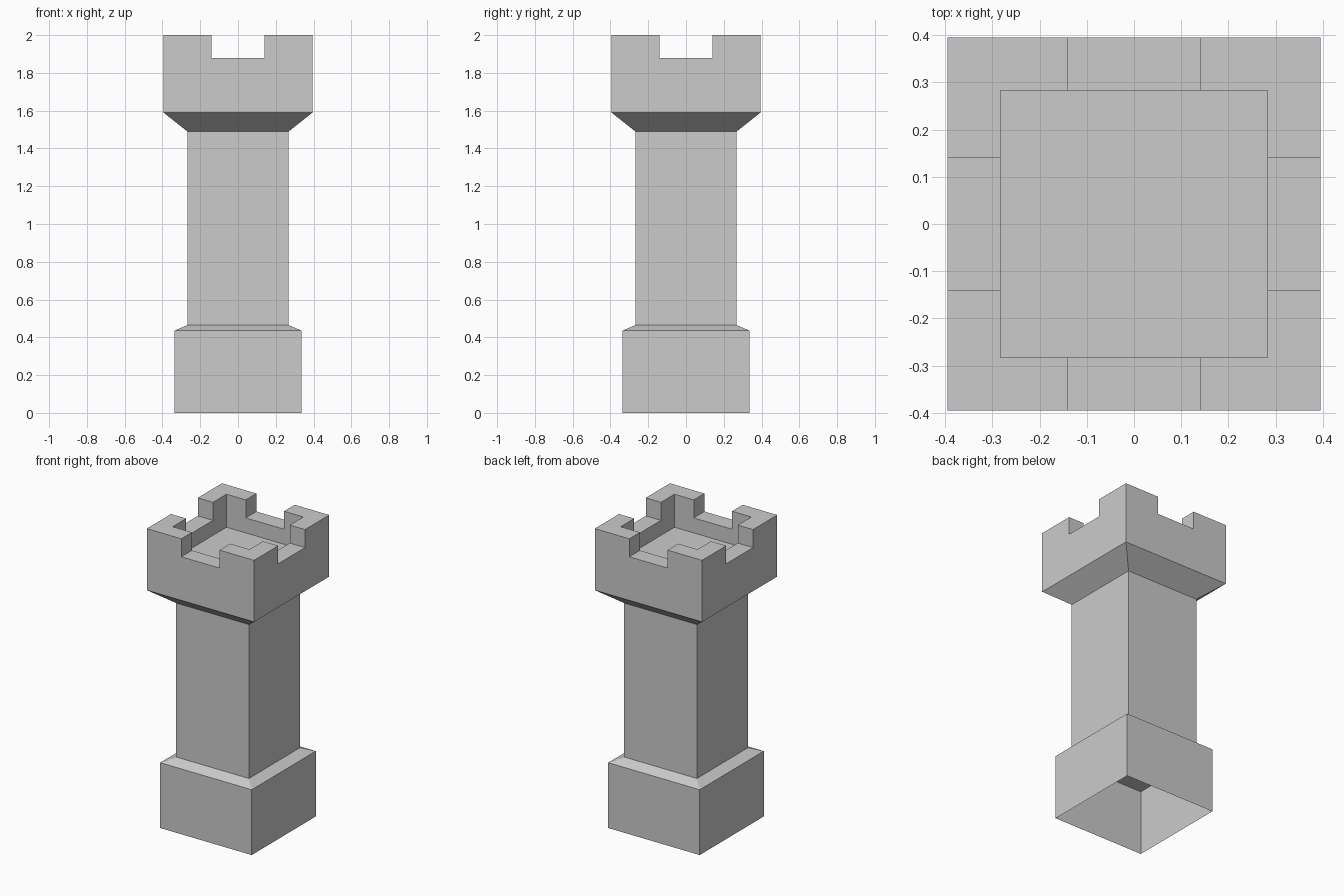
import bpy, bmesh

cube = bpy.data.objects.get("Cube")
if cube:
    bpy.data.objects.remove(cube, do_unlink=True)

stone = bpy.data.materials.new("pale_grey_stone")
stone.use_nodes = True
GREY = (0.6, 0.6, 0.6, 1)
stone.diffuse_color = GREY
stone.node_tree.nodes["Principled BSDF"].inputs["Base Color"].default_value = GREY


def loft(profile, cap_end=False):
    """Join square rings given as (half width, height)."""
    bm = bmesh.new()
    rings = [[bm.verts.new((sx * h, sy * h, z))
              for sx, sy in ((-1, -1), (1, -1), (1, 1), (-1, 1))]
             for h, z in profile]
    for low, high in zip(rings, rings[1:]):
        for i in range(4):
            j = (i + 1) % 4
            bm.faces.new((low[i], low[j], high[j], high[i]))
    if cap_end:
        bm.faces.new(rings[-1])
    return bm


def finish(bm, name):
    mesh = bpy.data.meshes.new(name)
    bm.to_mesh(mesh)
    bm.free()
    mesh.materials.append(stone)
    obj = bpy.data.objects.new(name, mesh)
    bpy.context.collection.objects.link(obj)


BASE, SHAFT, HEAD, INNER, NOTCH = 0.337, 0.268, 0.395, 0.283, 0.141
BASE_TOP, SHAFT_LOW, SHAFT_TOP = 0.435, 0.465, 1.49
HEAD_LOW, FLOOR, SILL, TOP = 1.59, 1.78, 1.88, 2.0

# Hollow base with open underside, closed by a ceiling inside
finish(loft([(BASE, 0), (BASE, BASE_TOP), (SHAFT, SHAFT_LOW)]), "base")
ceiling = loft([(BASE, BASE_TOP)], cap_end=True)
bmesh.ops.reverse_faces(ceiling, faces=ceiling.faces)
finish(ceiling, "base_ceiling")

# Plain square shaft
finish(loft([(SHAFT, SHAFT_LOW), (SHAFT, SHAFT_TOP)]), "shaft")

# Flared head with a sunken floor
head = loft([(SHAFT, SHAFT_TOP), (HEAD, HEAD_LOW), (HEAD, SILL),
             (INNER, SILL), (INNER, FLOOR)], cap_end=True)

# Split the rim at the notches, then raise the corner battlements
for axis in ((1, 0, 0), (0, 1, 0)):
    for side in (-1, 1):
        bmesh.ops.bisect_plane(head, geom=head.verts[:] + head.edges[:] + head.faces[:],
                               plane_co=[a * side * NOTCH for a in axis], plane_no=axis)
corners = []
for f in head.faces:
    c = f.calc_center_median()
    if abs(c.z - SILL) < 1e-4 and min(abs(c.x), abs(c.y)) > NOTCH:
        corners.append(f)
raised = bmesh.ops.extrude_face_region(head, geom=corners)["geom"]
bmesh.ops.translate(head, vec=(0, 0, TOP - SILL),
                    verts=[v for v in raised if isinstance(v, bmesh.types.BMVert)])
bmesh.ops.delete(head, geom=[f for f in corners if f.is_valid], context="FACES")
bmesh.ops.dissolve_limit(head, angle_limit=0.02, verts=head.verts, edges=head.edges)
finish(head, "head")
